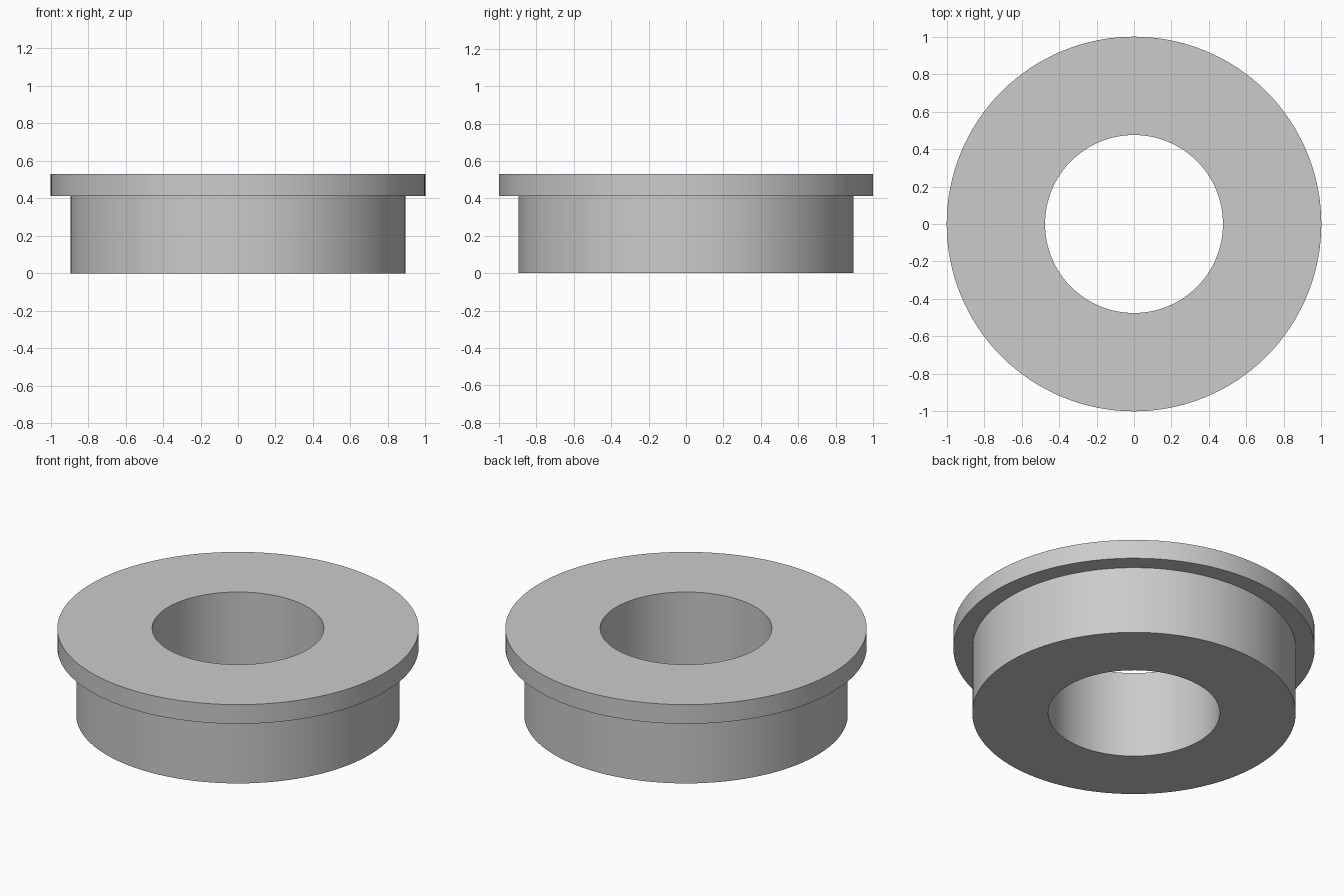
import bpy, bmesh, math

if "Cube" in bpy.data.objects:
    bpy.data.objects.remove(bpy.data.objects["Cube"])

SEGMENTS = 128

# Closed half-section (radius, height): sleeve, flange, straight bore
profile = [(0.475, 0.0), (0.895, 0.0), (0.895, 0.413),
           (1.0, 0.413), (1.0, 0.53), (0.475, 0.53)]

# Revolve the section around z
bm = bmesh.new()
rings = []
for i in range(SEGMENTS):
    a = 2 * math.pi * i / SEGMENTS
    rings.append([bm.verts.new((r * math.cos(a), r * math.sin(a), z)) for r, z in profile])
n = len(profile)
for i in range(SEGMENTS):
    a, b = rings[i], rings[(i + 1) % SEGMENTS]
    for j in range(n):
        k = (j + 1) % n
        bm.faces.new((a[j], b[j], b[k], a[k]))
bmesh.ops.recalc_face_normals(bm, faces=bm.faces)

mesh = bpy.data.meshes.new("flanged_bushing")
bm.to_mesh(mesh)
bm.free()
bushing = bpy.data.objects.new("flanged_bushing", mesh)
bpy.context.collection.objects.link(bushing)

# Smooth walls, sharp rims
bpy.context.view_layer.objects.active = bushing
bushing.select_set(True)
bpy.ops.object.shade_smooth_by_angle(angle=math.radians(30))
